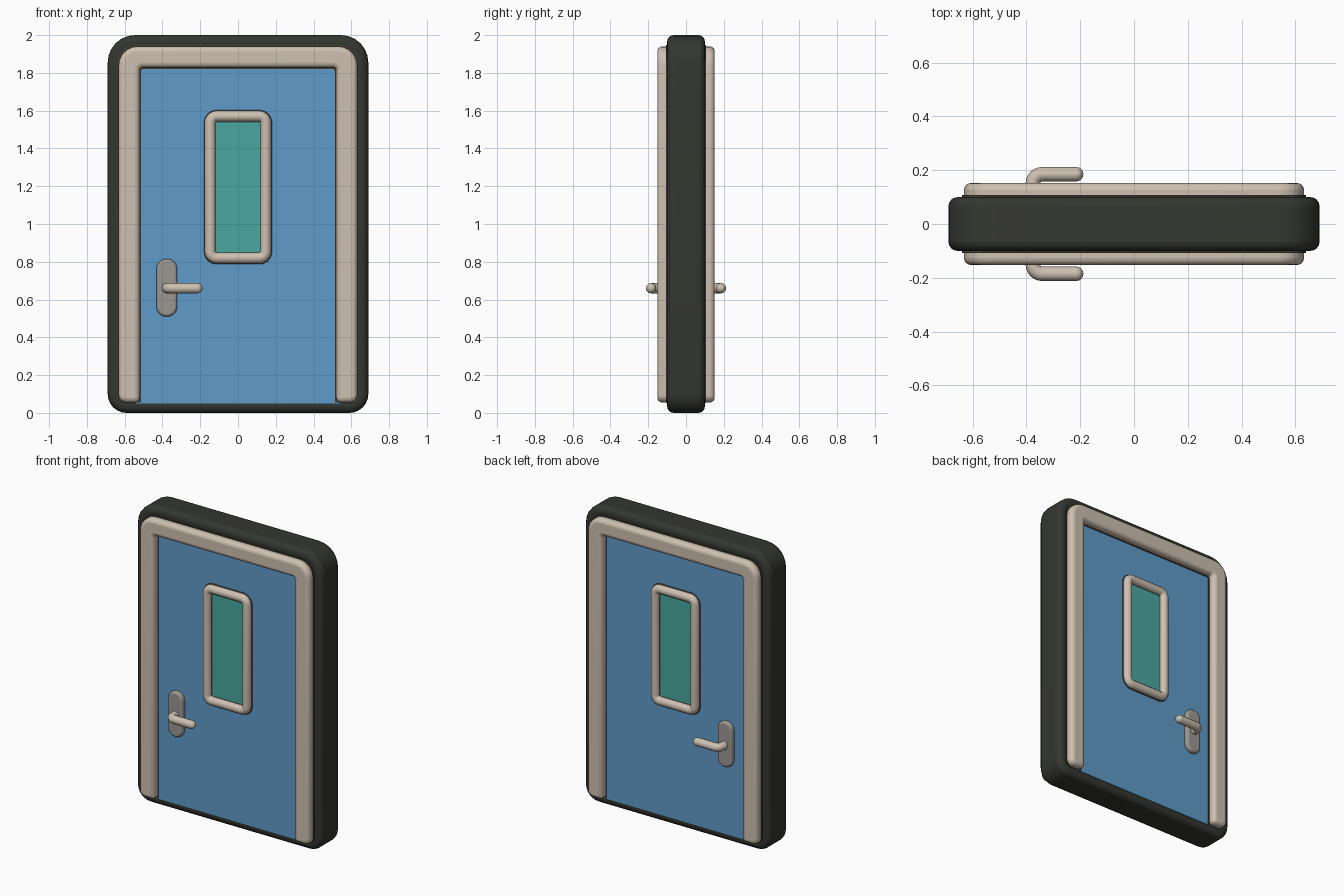
import bpy, bmesh, math
from mathutils import Vector

cube = bpy.data.objects.get("Cube")
if cube:
    bpy.data.objects.remove(cube, do_unlink=True)


def material(name, r, g, b):
    m = bpy.data.materials.new(name)
    m.use_nodes = True
    m.diffuse_color = (r, g, b, 1)
    bsdf = m.node_tree.nodes["Principled BSDF"]
    bsdf.inputs["Base Color"].default_value = (r, g, b, 1)
    bsdf.inputs["Roughness"].default_value = 0.8
    return m


DARK = material("dark rubber", 0.034, 0.037, 0.029)
BEIGE = material("warm beige", 0.62, 0.53, 0.44)
BLUE = material("door blue", 0.115, 0.33, 0.59)
TEAL = material("teal glass", 0.07, 0.39, 0.35)
GREY = material("handle grey", 0.33, 0.31, 0.29)
SEAM = material("seam brown", 0.06, 0.05, 0.04)


def rounded(corners, steps=6):
    """Outline in x and z from square corners given as (x, z, radius)."""
    pts = []
    for i, (x, z, r) in enumerate(corners):
        p = Vector((x, z))
        if r == 0:
            pts.append(p)
            continue
        u = (Vector(corners[i - 1][:2]) - p).normalized()
        v = (Vector(corners[(i + 1) % len(corners)][:2]) - p).normalized()
        for k in range(steps + 1):
            t = math.pi / 2 * k / steps
            pts.append(p + r * (u + v - v * math.cos(t) - u * math.sin(t)))
    return pts


def box_corners(x0, x1, z0, z1, r_low, r_top):
    return [(x0, z0, r_low), (x1, z0, r_low), (x1, z1, r_top), (x0, z1, r_top)]


def finish(ob, mat):
    ob.data.materials.append(mat)
    bpy.ops.object.select_all(action="DESELECT")
    ob.select_set(True)
    bpy.context.view_layer.objects.active = ob
    if ob.type == "CURVE":
        bpy.ops.object.convert(target="MESH")
    bpy.ops.object.shade_smooth_by_angle(angle=math.radians(40))
    return ob


def slab(name, corners, y0, y1, mat, bevel=0.0):
    """Outline pushed through from y0 to y1, with softened rims."""
    bm = bmesh.new()
    face = bm.faces.new([bm.verts.new((p.x, y0, p.y)) for p in rounded(corners)])
    ext = bmesh.ops.extrude_face_region(bm, geom=[face])
    moved = [g for g in ext["geom"] if isinstance(g, bmesh.types.BMVert)]
    bmesh.ops.translate(bm, verts=moved, vec=(0, y1 - y0, 0))
    bmesh.ops.recalc_face_normals(bm, faces=bm.faces)
    mesh = bpy.data.meshes.new(name)
    bm.to_mesh(mesh)
    bm.free()
    ob = bpy.data.objects.new(name, mesh)
    bpy.context.collection.objects.link(ob)
    if bevel:
        mod = ob.modifiers.new("soft rim", "BEVEL")
        mod.width, mod.segments = bevel, 4
        mod.limit_method, mod.angle_limit = "ANGLE", math.radians(40)
        mod.use_clamp_overlap = False
    return finish(ob, mat)


def tube(name, points, radius, mat, cyclic=False):
    curve = bpy.data.curves.new(name, "CURVE")
    curve.dimensions = "3D"
    curve.bevel_depth, curve.bevel_resolution = radius, 4
    curve.use_fill_caps = True
    sp = curve.splines.new("POLY")
    sp.points.add(len(points) - 1)
    for sp_pt, p in zip(sp.points, points):
        sp_pt.co = (*p, 1)
    sp.use_cyclic_u = cyclic
    ob = bpy.data.objects.new(name, curve)
    bpy.context.collection.objects.link(ob)
    return finish(ob, mat)


def surround_corners(grow):
    """Door surround: two legs and a head, open at the threshold."""
    xo, xi, low = 0.632 + grow, 0.52 - grow, 0.055
    head, top = 1.828 - grow, 1.94 + grow
    return [(-xo, low, 0.04), (-xo, top, 0.1), (xo, top, 0.1), (xo, low, 0.04),
            (xi, low, 0), (xi, head, 0.015), (-xi, head, 0.015), (-xi, low, 0)]


# Outer casing, door leaf and glass run through the whole thickness
slab("outer_casing", box_corners(-0.69, 0.69, 0, 2, 0.1, 0.145), -0.1, 0.1, DARK, 0.035)
slab("door_leaf", box_corners(-0.54, 0.54, 0.05, 1.85, 0, 0), -0.104, 0.104, BLUE)
slab("window_glass", box_corners(-0.135, 0.135, 0.83, 1.56, 0, 0), -0.108, 0.108, TEAL)

for side, label in ((-1, "front"), (1, "back")):
    # Surround with a thin dark seam at its foot
    slab(label + "_surround", surround_corners(0), side * 0.08, side * 0.152, BEIGE, 0.026)
    slab(label + "_surround_seam", surround_corners(0.007), side * 0.1, side * 0.107, SEAM)

    # Window trim and its seam
    ring = rounded(box_corners(-0.147, 0.147, 0.82, 1.57, 0.035, 0.035))
    tube(label + "_window_trim", [(p.x, side * 0.113, p.y) for p in ring], 0.029, BEIGE, True)
    tube(label + "_window_seam", [(p.x, side * 0.075, p.y) for p in ring], 0.0455, SEAM, True)

    # Handle plate
    slab(label + "_handle_plate", box_corners(-0.432, -0.322, 0.51, 0.815, 0.052, 0.052),
         side * 0.09, side * 0.132, GREY, 0.015)

    # Lever: a stem out of the plate that bends towards the middle of the door
    bend = rounded([(-0.376, 0.11, 0), (-0.376, 0.185, 0.035), (-0.215, 0.185, 0)])
    lever = [(p.x, side * p.y, 0.66) for p in bend]
    tube(label + "_lever", lever, 0.027, BEIGE)
    bpy.ops.mesh.primitive_uv_sphere_add(segments=16, ring_count=10, radius=0.027,
                                         location=lever[-1])
    tip = bpy.context.object
    tip.name = label + "_lever_tip"
    finish(tip, BEIGE)
